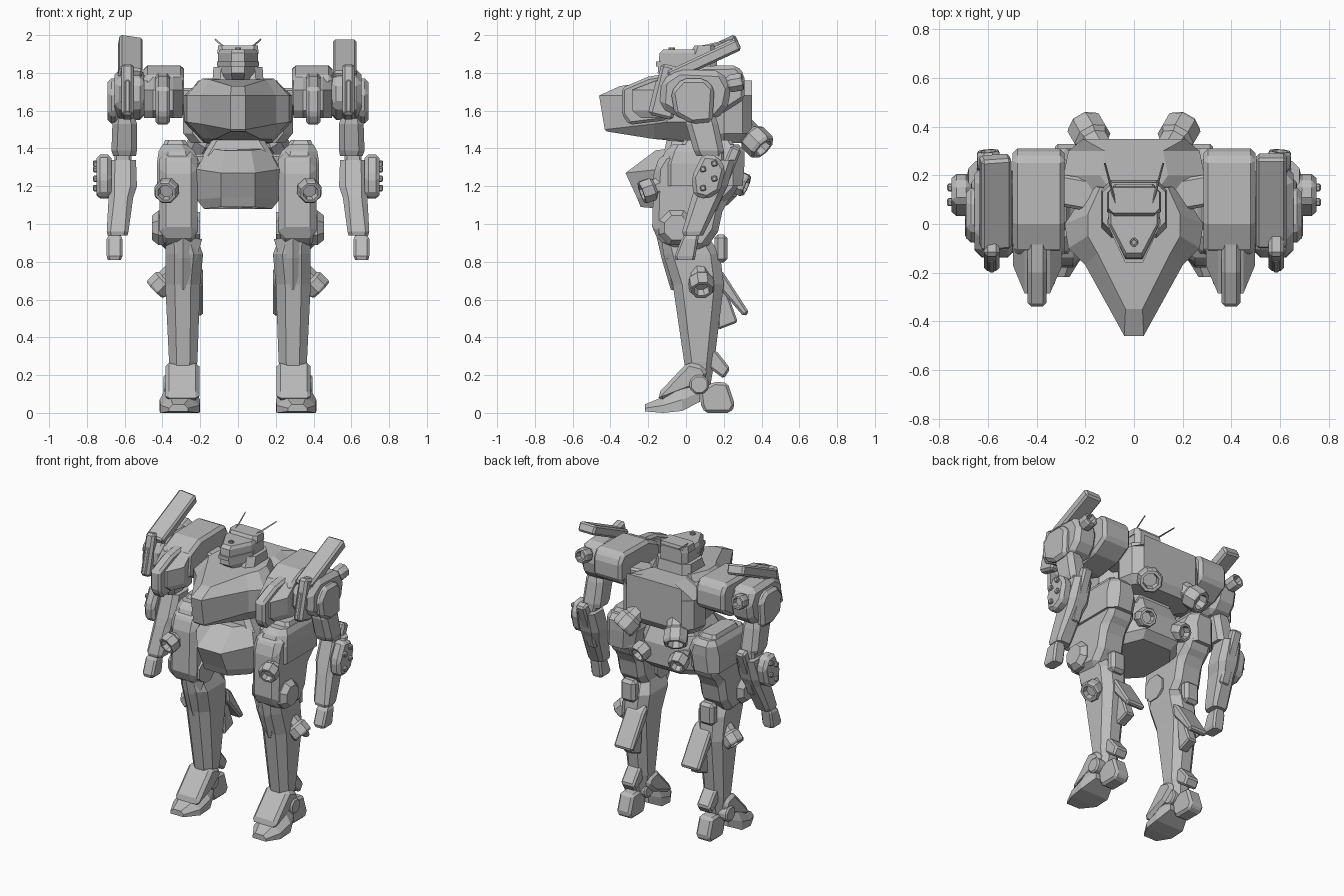
import bpy, bmesh, math
from mathutils import Vector, Matrix

grey = bpy.data.materials.new("plain grey")
grey.diffuse_color = (0.5, 0.5, 0.5, 1)


def finish(name, bm, mirror=True, bevel=0):
    bmesh.ops.recalc_face_normals(bm, faces=bm.faces)
    me = bpy.data.meshes.new(name)
    bm.to_mesh(me)
    bm.free()
    me.materials.append(grey)
    ob = bpy.data.objects.new(name, me)
    bpy.context.collection.objects.link(ob)
    if bevel:
        m = ob.modifiers.new("bevel", 'BEVEL')
        m.width, m.segments, m.limit_method = bevel, 1, 'ANGLE'
    if mirror:
        m = ob.modifiers.new("mirror", 'MIRROR')
        m.use_mirror_merge = False
    return ob


def loft(name, rings, mirror=True, bevel=0):
    """Skin a stack of equal-length rings and cap both ends."""
    bm = bmesh.new()
    vs = [[bm.verts.new(p) for p in r] for r in rings]
    n = len(vs[0])
    for a, b in zip(vs, vs[1:]):
        for i in range(n):
            j = (i + 1) % n
            bm.faces.new((a[i], a[j], b[j], b[i]))
    bm.faces.new(vs[0])
    bm.faces.new(vs[-1])
    return finish(name, bm, mirror, bevel)


def oct_ring(z, x0, x1, y0, y1, c=0.03):
    """Rectangle with cut corners at height z."""
    return [(x0 + c, y0, z), (x1 - c, y0, z), (x1, y0 + c, z), (x1, y1 - c, z),
            (x1 - c, y1, z), (x0 + c, y1, z), (x0, y1 - c, z), (x0, y0 + c, z)]


def sym(half):
    """Close a half outline (x > 0) across the centre plane."""
    return half + [(-x, y, z) for x, y, z in reversed(half)]


def prism(name, pts, x0, x1, bevel=0.015, mirror=True):
    """Side profile (y, z) extruded from x0 to x1."""
    return loft(name, [[(x, y, z) for y, z in pts] for x in (x0, x1)], mirror, bevel)


def tube(name, p0, p1, r, mirror=True, n=8):
    """Nozzle from p0 to p1 with a collar and a recessed mouth."""
    p0, p1 = Vector(p0), Vector(p1)
    rot = (p1 - p0).to_track_quat('Z', 'Y')
    rings = []
    for t, k in ((0, .8), (.45, .8), (.55, 1), (.92, 1), (1, .88), (1, .65), (.75, .55)):
        c = p0.lerp(p1, t)
        rings.append([c + rot @ Vector((r * k * math.cos((i + .5) * math.tau / n),
                                        r * k * math.sin((i + .5) * math.tau / n), 0)) for i in range(n)])
    return loft(name, rings, mirror)


def box(name, c, size, rot=(0, 0, 0), bevel=0.012, mirror=True):
    bm = bmesh.new()
    bmesh.ops.create_cube(bm, size=1)
    R = Matrix.Translation(c)
    for a, ax in zip(rot, 'XYZ'):
        R = R @ Matrix.Rotation(math.radians(a), 4, ax)
    bm.transform(R @ Matrix.Diagonal((*size, 1)))
    return finish(name, bm, mirror, bevel)


# Chest with pointed nose
loft("chest", [sym(h) for h in (
    [(.04, -.42, 1.49), (.12, -.17, 1.45), (.18, -.08, 1.45), (.18, .04, 1.43), (.14, .15, 1.43)],
    [(.04, -.43, 1.50), (.20, -.17, 1.53), (.27, -.10, 1.54), (.285, .0, 1.54), (.18, .16, 1.54)],
    [(.04, -.46, 1.68), (.20, -.17, 1.68), (.27, -.10, 1.68), (.285, .0, 1.68), (.18, .16, 1.68)],
    [(.035, -.35, 1.73), (.15, -.12, 1.765), (.19, -.05, 1.77), (.19, .04, 1.77), (.14, .15, 1.77)])], False)
loft("backpack", [sym([(a, .1, z), (b, .13, z), (c, .2, z), (c - .02, .30 - d, z), (.21 - d, .35 - d, z)])
                  for z, a, b, c, d in ((1.43, .1, .2, .25, .03), (1.48, .1, .24, .29, 0), (1.68, .1, .24, .29, 0),
                                        (1.76, .08, .09, .14, 0))], False)
tube("back_thruster", (.13, .28, 1.53), (.205, .41, 1.40), .08)
loft("waist", [oct_ring(1.36, -.19, .19, -.12, .2), oct_ring(1.46, -.13, .13, -.1, .2)], False)

# Head: wedge-shaped face, raised crest behind it
loft("head_collar", [oct_ring(1.755, -.135, .135, -.06, .18, .04), oct_ring(1.83, -.13, .13, -.03, .17, .04)], False)
loft("head", [sym([(x * .035, y - .15, z), (x * .105, .0, z), (x * .105, .13, z), (x * .08, .165, z)])
              for z, x, y in ((1.765, .9, .05), (1.80, 1, .0), (1.905, 1, .01), (1.925, .9, .03))], False)
loft("head_crest", [oct_ring(1.90, -.11, .11, .02, .16, .03), oct_ring(1.945, -.105, .105, .045, .15, .02)], False)
loft("visor", [sym([(.037, -.158, z), (.112, .005, z), (.1, .05, z)]) for z in (1.835, 1.86)], False)
tube("head_sensor", (0, -.075, 1.91), (0, -.075, 1.935), .018, False)
loft("antenna", [[(.07 + a, .06, 1.93 + b) for a, b in ((-.006, 0), (.006, 0), (0, .01))],
                 [(.12 + a, .25, 1.975 + b) for a, b in ((-.004, 0), (.004, 0), (0, .007))]])

# Pelvis
loft("pelvis", [sym(h) for h in (
    [(.09, -.24, 1.09), (.18, -.12, 1.08), (.18, .13, 1.08), (.11, .22, 1.10)],
    [(.09, -.26, 1.14), (.22, -.12, 1.13), (.22, .15, 1.13), (.13, .27, 1.15)],
    [(.09, -.32, 1.27), (.22, -.14, 1.29), (.22, .15, 1.29), (.13, .27, 1.29)],
    [(.07, -.16, 1.39), (.16, -.08, 1.40), (.17, .13, 1.40), (.11, .22, 1.40)])], False)
tube("pelvis_thruster", (.12, .18, 1.26), (.15, .32, 1.20), .065)
box("hip_joint", (.2, .05, 1.3), (.2, .16, .14))

# Thighs
prism("thigh", [(-.17, 1.30), (-.12, 1.38), (.2, 1.39), (.28, 1.36), (.28, 1.18), (.2, 1.10), (.17, .96),
                (.1, .86), (-.1, .88), (-.18, .95)], .215, .415, .035)
loft("hip_armour", [oct_ring(1.20, .225, .43, -.13, .30, .05), oct_ring(1.32, .20, .43, -.14, .31, .06),
                    oct_ring(1.385, .23, .42, -.11, .31, .05), oct_ring(1.42, .27, .40, -.07, .28, .03)])
loft("hip_plate", [oct_ring(1.41, .26, .40, -.03, .26, .02), oct_ring(1.445, .28, .385, -.01, .24, .02)])
tube("hip_thruster", (.36, -.11, 1.21), (.385, -.235, 1.165), .065)
loft("knee_disc", [[(x, -.05 + r * math.cos((i + .5) * math.pi / 4), .98 + r * math.sin((i + .5) * math.pi / 4))
                    for i in range(8)] for x, r in ((.2, .09), (.42, .1), (.455, .07))])
box("knee_back", (.3, .185, .87), (.11, .07, .15), (0, 0, 0), .02)

# Shins
loft("shin", [oct_ring(.15, .24, .35, .01, .13, .03), oct_ring(.27, .215, .365, -.01, .15, .04),
              oct_ring(.68, .2, .385, -.07, .2, .05), oct_ring(.84, .185, .385, -.12, .18, .05),
              oct_ring(.93, .22, .38, -.13, .12, .04)])
loft("shin_plate", [[(.19, -.10, .92), (.29, -.155, .93), (.37, -.10, .92), (.29, -.05, .91)],
                    [(.22, -.10, .82), (.29, -.13, .82), (.35, -.10, .82), (.29, -.03, .80)],
                    [(.282, -.07, .65), (.29, -.08, .65), (.298, -.07, .65), (.29, 0, .65)]])
tube("calf_thruster", (.33, .07, .76), (.44, .085, .65), .068)
prism("calf_fin", [(.15, .78), (.2, .74), (.335, .53), (.305, .51), (.16, .68)], .185, .325, .012)
prism("calf_vane", [(.15, .72), (.21, .66), (.275, .48), (.17, .44)], .22, .29, .01)
prism("ankle_spur", [(.13, .33), (.16, .33), (.235, .235), (.2, .18), (.12, .24)], .24, .34, .012)

# Feet
loft("ankle", [[(x, .07 + .055 * math.cos((i + .5) * math.pi / 4), .15 + .055 * math.sin((i + .5) * math.pi / 4))
                for i in range(8)] for x in (.225, .395)], bevel=.01)
loft("toe", [[(x0, y, z0), (x1, y, z0), (x1, y, zm), (x1 - c, y, z1), (x0 + c, y, z1), (x0, y, zm)]
             for y, x0, x1, z0, zm, z1, c in ((-.218, .265, .365, .008, .025, .045, .02),
                                              (-.12, .205, .41, .0, .04, .085, .05),
                                              (-.02, .20, .415, .01, .07, .16, .05),
                                              (.075, .235, .375, .06, .11, .19, .03))])
prism("foot_guard", [(.01, .27), (.09, .25), (.12, .20), (.04, .13), (-.14, .06), (-.15, .10)], .205, .385, .025)
prism("heel", [(.07, .12), (.15, .165), (.22, .16), (.26, .04), (.235, 0), (.10, 0), (.08, .04)], .25, .355)

# Shoulder pods with two prongs and a central gun
box("shoulder_strut", (.25, .13, 1.66), (.2, .13, .12), (0, 0, 10))
prism("shoulder_pod", [(.31, 1.79), (.27, 1.84), (.0, 1.835), (-.12, 1.78), (-.14, 1.62), (.02, 1.56),
                       (.2, 1.59), (.31, 1.66)], .285, .5, .02)


def prong_ring(x, y):
    return [(x, -.08, 1.79), (x, y, 1.71), (x, y, 1.6), (x, y + .05, 1.56), (x, -.08, 1.57)]


loft("inner_prong", [prong_ring(x, y) for x, y in ((.295, -.17), (.345, -.285), (.362, -.285))])
loft("outer_prong", [prong_ring(x, y) for x, y in ((.435, -.285), (.45, -.285), (.498, -.17))])
prism("pod_gun", [(-.07, 1.80), (-.20, 1.78), (-.34, 1.72), (-.34, 1.58), (-.3, 1.525), (-.1, 1.55)], .36, .437, .015)

# Shoulders with tilted launcher slabs; one side leans outward
prism("shoulder", [(.24, 1.72), (.19, 1.81), (-.04, 1.82), (-.13, 1.76), (-.14, 1.62), (-.03, 1.56), (.16, 1.55),
                   (.22, 1.62)], .49, .655, .03)
prism("shoulder_cap", [(.15, 1.72), (.1, 1.77), (-.02, 1.77), (-.08, 1.7), (-.06, 1.58), (.03, 1.53), (.14, 1.54)],
      .63, .69, .02)
tube("shoulder_thruster", (.59, .16, 1.73), (.6, .30, 1.755), .05)
box("right_launcher", (.565, .095, 1.865), (.125, .41, .065), (25, 0, 0), .012, False)
box("left_launcher", (-.57, .09, 1.88), (.125, .41, .07), (25, 9, 0), .012, False)
box("launcher_latch", (.585, -.10, 1.70), (.065, .13, .28), (-14, 0, 0), .015)
box("latch_grip", (.585, -.15, 1.67), (.03, .06, .18), (-14, 0, 0), .008)

# Arms
loft("upper_arm", [oct_ring(1.36, .54, .66, .055, .2, .03), oct_ring(1.39, .535, .67, .04, .2, .03),
                   oct_ring(1.53, .535, .665, .0, .17, .03), oct_ring(1.62, .56, .65, .0, .14, .03)])
box("elbow", (.61, .15, 1.345), (.09, .1, .08))
loft("forearm", [oct_ring(.94, .585, .69, -.015, .09, .02), oct_ring(.96, .58, .695, -.02, .10, .02),
                 oct_ring(1.14, .555, .685, .03, .19, .03), oct_ring(1.20, .535, .69, .05, .22, .035),
                 oct_ring(1.34, .54, .68, .10, .26, .03)])
box("forearm_rail", (.61, .2, 1.24), (.07, .06, .36), (-22, 0, 0))
loft("hand", [oct_ring(.81, .62, .69, -.055, .045, .012), oct_ring(.83, .612, .695, -.06, .05, .012),
              oct_ring(.92, .612, .695, -.025, .065, .012), oct_ring(.95, .625, .68, .0, .07, .012)])

# Forearm shields and their studs
prism("shield", [(.09, 1.37), (.17, 1.36), (.21, 1.29), (.18, 1.17), (.11, 1.13), (.04, 1.15), (.03, 1.25)],
      .67, .75, .02)
for i, (y, z) in enumerate(((.09, 1.29), (.15, 1.32), (.15, 1.24), (.09, 1.19))):
    box("shield_stud_%d" % i, (.755, y, z), (.026, .03, .03), (15, 0, 0), .006)
